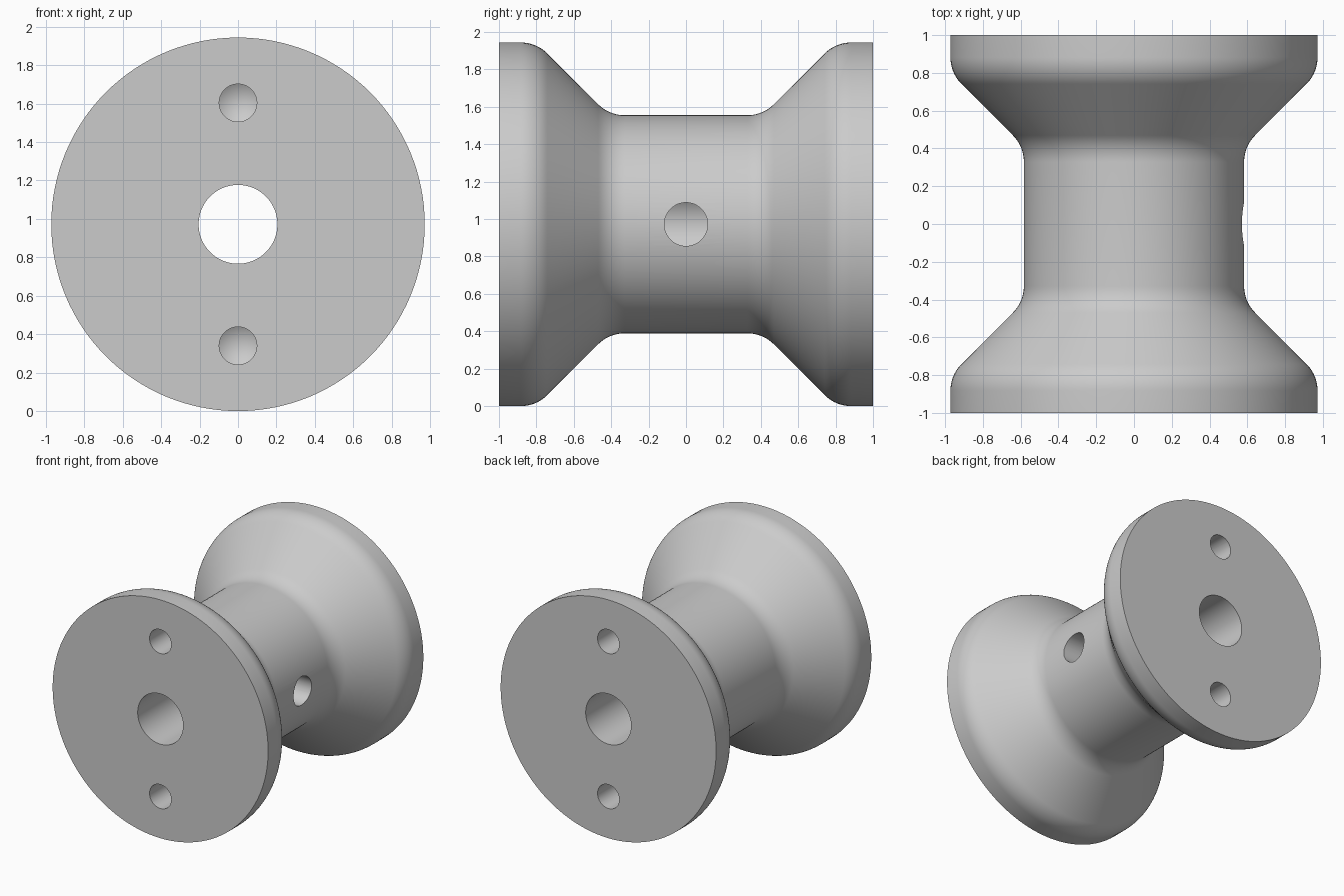
import bpy, bmesh, math
from mathutils import Vector, Matrix

cube = bpy.data.objects.get("Cube")
if cube:
    bpy.data.objects.remove(cube, do_unlink=True)

RADIUS, CORE, BORE = 0.972, 0.583, 0.205
CENTRE = Vector((0, 0, RADIUS))

grey = bpy.data.materials.new("plain grey")
grey.use_nodes = True
colour = (0.6, 0.6, 0.6, 1)
grey.diffuse_color = colour
grey.node_tree.nodes["Principled BSDF"].inputs["Base Color"].default_value = colour


def fillet(corner, before, after, radius, steps=10):
    """Round a profile corner with an arc tangent to both of its edges."""
    c = Vector(corner)
    a, b = (Vector(before) - c).normalized(), (Vector(after) - c).normalized()
    half = a.angle(b) / 2
    mid = c + (a + b).normalized() * radius / math.sin(half)
    start = c + a * radius / math.tan(half) - mid
    sweep = start.angle_signed(c + b * radius / math.tan(half) - mid)
    return [mid + Matrix.Rotation(-sweep * i / steps, 2) @ start for i in range(steps + 1)]


def revolve(name, profile, direction, origin, segments):
    """Spin a closed (radius, along) profile around an axis."""
    bm = bmesh.new()
    verts = [bm.verts.new((r, 0, h)) for r, h in profile]
    edges = [bm.edges.new((verts[i - 1], verts[i])) for i in range(len(verts))]
    bmesh.ops.spin(bm, geom=verts + edges, cent=(0, 0, 0), axis=(0, 0, 1),
                   angle=math.tau, steps=segments, use_duplicate=False)
    bmesh.ops.remove_doubles(bm, verts=bm.verts, dist=1e-5)
    bmesh.ops.dissolve_degenerate(bm, dist=1e-6, edges=bm.edges)
    bmesh.ops.recalc_face_normals(bm, faces=bm.faces)
    turn = Vector((0, 0, 1)).rotation_difference(Vector(direction)).to_matrix().to_4x4()
    bm.transform(Matrix.Translation(origin) @ turn)
    mesh = bpy.data.meshes.new(name)
    bm.to_mesh(mesh)
    bm.free()
    mesh.materials.append(grey)
    obj = bpy.data.objects.new(name, mesh)
    bpy.context.collection.objects.link(obj)
    return obj


# Spool body: rounded flanges tapering to a narrow core, with a through bore
rim, flange, neck, core = (RADIUS, 1), (RADIUS, 0.80), (CORE, 0.411), (CORE, 0)
half = [Vector(rim)] + fillet(flange, rim, neck, 0.2) + fillet(neck, flange, core, 0.2)
mirrored = [Vector((p.x, -p.y)) for p in reversed(half)]
profile = half + mirrored + [Vector((BORE, -1)), Vector((BORE, 1))]
spool = revolve("spool_body", profile, (0, 1, 0), CENTRE, 128)

# Drilled holes: two blind pin holes with conical ends per flange, one side hole
cutters = []
pin = [(0, 0), (0.098, 0.06), (0.098, 0.5), (0, 0.5)]
for side in (-1, 1):
    for offset in (-0.632, 0.632):
        origin = CENTRE + Vector((0, side * 0.64, offset))
        cutters.append(revolve("pin_hole_cutter", pin, (0, side, 0), origin, 48))
port = [(0, 0), (0.116, 0), (0.116, 0.8), (0, 0.8)]
cutters.append(revolve("side_hole_cutter", port, (1, 0, 0), CENTRE + Vector((0.03, 0, 0)), 48))

bpy.context.view_layer.objects.active = spool
spool.select_set(True)
for cutter in cutters:
    cut = spool.modifiers.new("hole", "BOOLEAN")
    cut.operation, cut.solver, cut.object = "DIFFERENCE", "EXACT", cutter
    bpy.ops.object.modifier_apply(modifier=cut.name)
    bpy.data.objects.remove(cutter, do_unlink=True)

bpy.ops.object.shade_smooth_by_angle(angle=math.radians(25))
